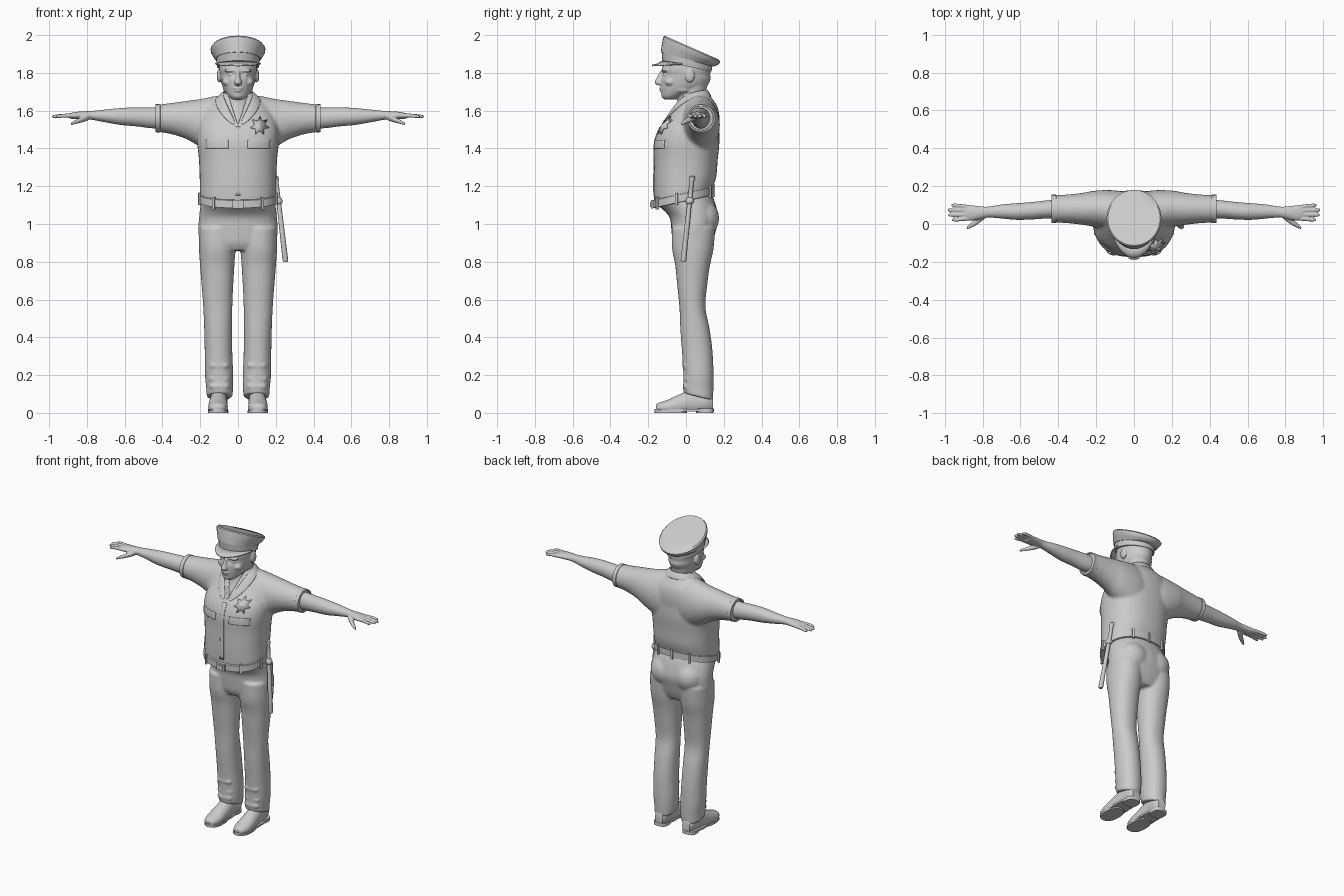
import bpy, bmesh, math
from mathutils import Matrix, Vector
from mathutils.bvhtree import BVHTree


def sup(a, rx, ry, p):
    """Point on a superellipse."""
    c, s = math.cos(a), math.sin(a)
    return (math.copysign(abs(c) ** (2 / p), c) * rx, math.copysign(abs(s) ** (2 / p), s) * ry)


def loft(bm, secs, axis='z', steps=4, n=28, p=2.0, s=1, floor=-1):
    """Skin sections (pos, centre a, centre b, radius a, radius b, slope) along an axis."""
    q = [tuple(r) + (0,) * (6 - len(r)) for r in secs]
    rows = []
    for i in range(len(q) - 1):
        four = (q[max(i - 1, 0)], q[i], q[i + 1], q[min(i + 2, len(q) - 1)])
        for k in range(steps):
            t = k / steps
            rows.append([b + (t * (c - a) + t * t * (2 * a - 5 * b + 4 * c - d)
                         + t ** 3 * (3 * b - a - 3 * c + d)) / 2 for a, b, c, d in zip(*four)]
                        if steps > 1 else list(q[i]))
    rows.append(q[-1])
    rings = []
    for pos, ca, cb, ra, rb, sl in rows:
        ring = []
        for j in range(n):
            u, v = sup(2 * math.pi * j / n, ra, rb, p)
            co = {'z': (ca + u, cb + v, pos + sl * v), 'x': (pos, ca + u, cb + v),
                  'y': (ca + u, pos, cb + v)}[axis]
            ring.append(bm.verts.new((co[0] * s, co[1], max(co[2], floor))))
        rings.append(ring)
    for r0, r1 in zip(rings, rings[1:]):
        for j in range(n):
            bm.faces.new((r0[j], r0[(j + 1) % n], r1[(j + 1) % n], r1[j]))
    bm.faces.new(rings[0])
    bm.faces.new(rings[-1])


def ball(bm, c, r):
    bmesh.ops.create_uvsphere(bm, u_segments=20, v_segments=12, radius=1,
                              matrix=Matrix.Translation(c) @ Matrix.Diagonal((*r, 1)))


def finish(bm, name, voxel=0, smooth=3, solid=0, angle=40):
    """Turn a bmesh into an object, optionally fusing its pieces into one skin."""
    bmesh.ops.recalc_face_normals(bm, faces=bm.faces)
    me = bpy.data.meshes.new(name)
    bm.to_mesh(me)
    bm.free()
    me.shade_smooth()
    me.set_sharp_from_angle(angle=math.radians(angle))
    ob = bpy.data.objects.new(name, me)
    bpy.context.collection.objects.link(ob)
    if voxel:
        m = ob.modifiers.new("fuse", 'REMESH')
        m.mode, m.voxel_size, m.use_smooth_shade = 'VOXEL', voxel, True
        m = ob.modifiers.new("soften", 'SMOOTH')
        m.factor, m.iterations = 0.5, smooth
    if solid:
        m = ob.modifiers.new("thickness", 'SOLIDIFY')
        m.thickness, m.offset = solid, 0
    return ob


# head, neck and upper chest
bm = bmesh.new()
loft(bm, [(1.66, 0, -.08, .03, .035), (1.675, 0, -.073, .048, .055), (1.70, 0, -.04, .068, .092),
          (1.73, 0, -.013, .083, .122), (1.765, 0, -.002, .092, .132), (1.79, 0, .002, .096, .126),
          (1.82, 0, .002, .1, .13), (1.87, 0, .01, .098, .12)])
loft(bm, [(1.48, 0, .02, .09, .11), (1.55, 0, .02, .09, .105), (1.62, 0, .033, .075, .085),
          (1.69, 0, .032, .068, .074), (1.76, 0, .035, .078, .085)])
loft(bm, [(1.735, 0, -.137, .016, .018), (1.75, 0, -.142, .02, .024), (1.775, 0, -.135, .012, .02),
          (1.81, 0, -.122, .009, .014)])
for s in (1, -1):
    ball(bm, (s * .04, -.112, 1.812), (.034, .018, .009))
    ball(bm, (s * .037, -.108, 1.79), (.016, .012, .009))
    ball(bm, (s * .055, -.082, 1.752), (.028, .03, .022))
    ball(bm, (s * .1, .02, 1.785), (.012, .026, .036))
    ball(bm, (s * .062, -.02, 1.715), (.016, .045, .02))
ball(bm, (0, -.13, 1.718), (.026, .012, .006))
ball(bm, (0, -.128, 1.705), (.022, .012, .006))
ball(bm, (0, -.113, 1.68), (.025, .018, .016))
finish(bm, "head", voxel=.0045, smooth=2)

# peaked cap with tilted crown and visor
bm = bmesh.new()
loft(bm, [(1.835, 0, .005, .112, .13, -.22), (1.872, 0, .005, .115, .134, -.28),
          (1.872, 0, .005, .119, .138, -.28), (1.895, 0, .018, .133, .146, -.38),
          (1.915, 0, .027, .144, .15, -.43), (1.926, 0, .03, .145, .15, -.44),
          (1.934, 0, .03, .138, .143, -.44), (1.934, 0, .03, .07, .07, -.44)], steps=1, n=40)
finish(bm, "cap")
bm = bmesh.new()
rows = []
for i in range(21):
    a = math.radians(190 + 160 * i / 20)
    k = math.sin(math.pi * i / 20)
    c, s = math.cos(a), math.sin(a)
    rows.append([bm.verts.new((c * .112, .005 + s * .128, 1.842 - .15 * s * .13)),
                 bm.verts.new((c * .118, -.005 + s * (.13 + .022 * k), 1.848 - .004 * k)),
                 bm.verts.new((c * .121, -.005 + s * (.13 + .045 * k), 1.846 - .007 * k))])
for a, b in zip(rows, rows[1:]):
    for j in (0, 1):
        bm.faces.new((a[j], b[j], b[j + 1], a[j + 1]))
finish(bm, "visor", solid=.008, angle=60)

# shirt with sleeves, notched by a hidden wedge at the neck
bm = bmesh.new()
for y in (-.3, 0):
    for x, z in ((-.075, 1.75), (.075, 1.75), (0, 1.525)):
        bm.verts.new((x, y, z))
bmesh.ops.convex_hull(bm, input=bm.verts)
cutter = finish(bm, "neck_cutter")
cutter.hide_render = True
cutter.display_type = 'WIRE'
cutter.hide_set(True)
bm = bmesh.new()
loft(bm, [(1.13, 0, -.015, .196, .15, .22), (1.165, 0, -.013, .202, .156, .18),
          (1.24, 0, -.005, .203, .166, .08), (1.34, 0, 0, .207, .168), (1.43, 0, .005, .216, .172),
          (1.50, 0, .016, .214, .16), (1.56, 0, .038, .198, .14), (1.62, 0, .055, .165, .112),
          (1.665, 0, .055, .115, .083), (1.695, 0, .045, .08, .07)], p=2.3, n=36)
for s in (1, -1):
    loft(bm, [(0, .06, 1.52, .1, .16), (.1, .07, 1.52, .108, .16), (.2, .08, 1.535, .097, .127),
              (.27, .08, 1.55, .085, .102), (.35, .08, 1.558, .076, .083),
              (.435, .08, 1.56, .071, .071)], 'x', s=s)
shirt = finish(bm, "shirt", voxel=.009, smooth=5)
m = shirt.modifiers.new("notch", 'BOOLEAN')
m.operation, m.object = 'DIFFERENCE', cutter
bpy.context.view_layer.update()
tree = BVHTree.FromObject(shirt, bpy.context.evaluated_depsgraph_get())


def front(x, z, lift):
    hit = tree.ray_cast(Vector((x, -1, z)), Vector((0, 1, 0)))[0]
    return Vector((x, (hit.y if hit else -.1) - lift, z))


# sleeve hems
bm = bmesh.new()
for s in (1, -1):
    loft(bm, [(.41, .08, 1.56, .071, .071), (.413, .08, 1.56, .075, .075),
              (.437, .08, 1.56, .075, .074), (.437, .08, 1.56, .066, .066),
              (.425, .08, 1.56, .06, .06)], 'x', steps=1, s=s)
finish(bm, "sleeve_hems")

# folded collar
bm = bmesh.new()
inner = [(0, .118, 1.712), (.06, .092, 1.71), (.082, .03, 1.70), (.07, -.035, 1.665),
         (.042, -.08, 1.60), (.006, -.118, 1.53)]
outer = [(0, .148, 1.675), (.085, .12, 1.67), (.122, .04, 1.655), (.118, -.04, 1.62),
         (.085, -.09, 1.57), (.025, -.135, 1.515)]
rows = []
for s, i in [(-1, i) for i in range(5, 0, -1)] + [(1, i) for i in range(6)]:
    flip = Vector((s, 1, 1))
    near, nor = tree.find_nearest(Vector(outer[i]) * flip)[:2]
    rows.append((bm.verts.new(Vector(inner[i]) * flip), bm.verts.new(near + nor * .006)))
for a, b in zip(rows, rows[1:]):
    bm.faces.new((a[0], b[0], b[1], a[1]))
ob = finish(bm, "collar", solid=.01, angle=80)
m = ob.modifiers.new("round", 'SUBSURF')
m.levels = m.render_levels = 2


def patch(name, x0, x1, z0, z1, lift=.002, n=8):
    """Cloth panel laid on the shirt front."""
    bm = bmesh.new()
    g = [[bm.verts.new(front(x0 + (x1 - x0) * i / n, z0 + (z1 - z0) * j / n, lift))
          for j in range(n + 1)] for i in range(n + 1)]
    for i in range(n):
        for j in range(n):
            bm.faces.new((g[i][j], g[i + 1][j], g[i + 1][j + 1], g[i][j + 1]))
    finish(bm, name, solid=.007)


# pocket flaps and button placket
patch("pocket_flap_right", -.17, -.05, 1.40, 1.445)
patch("pocket_flap_left", .05, .17, 1.40, 1.445)
patch("placket", -.014, .014, 1.15, 1.515, lift=0, n=16)

# star badge
bm = bmesh.new()
mid = bm.verts.new(front(.115, 1.52, .016))
pts = []
for i in range(14):
    a, r = math.pi * i / 7 + math.pi / 2, (.05, .027)[i % 2]
    pts.append(bm.verts.new(front(.115 + r * math.cos(a), 1.52 + r * math.sin(a), .006)))
for i in range(14):
    bm.faces.new((mid, pts[i], pts[(i + 1) % 14]))
finish(bm, "badge", solid=.006, angle=15)

# bare arms and hands
bm = bmesh.new()
for s in (1, -1):
    loft(bm, [(.38, .08, 1.56, .05, .056), (.46, .077, 1.562, .048, .055), (.54, .07, 1.567, .046, .05),
              (.62, .066, 1.569, .044, .045), (.70, .066, 1.572, .037, .034), (.77, .063, 1.575, .029, .024),
              (.81, .06, 1.576, .033, .021), (.86, .058, 1.574, .041, .019),
              (.895, .06, 1.572, .038, .013)], 'x', s=s)
    for y0, y1, tip in ((.029, .022, .962), (.05, .048, .982), (.071, .074, .985), (.09, .099, .965)):
        loft(bm, [(.87, y0, 1.573, .011, .011), (.91, (y0 + y1) / 2, 1.574, .0105, .0105),
                  (tip - .015, y1, 1.57, .0095, .0095), (tip, y1, 1.567, .005, .005)], 'x', n=12, s=s)
    loft(bm, [(.79, .045, 1.567, .018, .018), (.825, .018, 1.553, .019, .015),
              (.86, -.006, 1.54, .014, .011), (.885, -.022, 1.53, .007, .007)], 'x', n=12, s=s)
finish(bm, "arms", voxel=.0045, smooth=2)

# trousers
bm = bmesh.new()
loft(bm, [(1.135, 0, -.012, .192, .145, .22), (1.09, 0, .02, .2, .135, .15), (1.03, 0, .043, .207, .128),
          (.96, 0, .04, .21, .117), (.90, 0, .035, .2, .105), (.86, 0, .035, .17, .085)], p=2.2)
for s in (1, -1):
    ball(bm, (s * .085, .082, 1.03), (.1, .094, .1))
    loft(bm, [(.98, .108, .04, .1, .115), (.87, .11, .036, .097, .11), (.78, .11, .035, .091, .092),
              (.68, .109, .033, .084, .08), (.56, .107, .034, .077, .069), (.44, .105, .048, .074, .078),
              (.32, .103, .06, .073, .081), (.20, .1, .066, .075, .08), (.13, .097, .065, .071, .08, -.1),
              (.085, .098, .065, .068, .078, -.25)], s=s, p=2.15)
    for z, y in ((.14, -.004), (.18, .0), (.25, -.006)):
        ball(bm, (s * .1, y, z), (.055, .014, .014))
finish(bm, "trousers", voxel=.008, smooth=4)

# shoes: uppers, soles and heels
bm = bmesh.new()
for s in (1, -1):
    loft(bm, [(-.16, .107, .025, .02, .015), (-.145, .107, .027, .038, .026), (-.1, .106, .03, .051, .038),
              (-.03, .105, .042, .05, .058), (.05, .102, .06, .045, .072), (.11, .1, .06, .044, .06),
              (.143, .1, .05, .028, .04)], 'y', s=s, floor=.014)
finish(bm, "shoe_uppers", angle=50)
bm = bmesh.new()
for s in (1, -1):
    for z0, z1, cy, ry, rx, p in ((.008, .02, -.01, .157, .053, 2.6), (0, .012, -.08, .086, .054, 2.4),
                                  (0, .022, .1, .046, .046, 3)):
        loft(bm, [(z0, .105, cy, rx, ry), (z1, .105, cy, rx, ry)], steps=1, p=p, s=s)
finish(bm, "shoe_soles")

# belt, loops and buckle
bm = bmesh.new()
loft(bm, [(1.118, 0, -.015, .198, .153, .22), (1.12, 0, -.015, .206, .161, .22),
          (1.16, 0, -.015, .206, .161, .22), (1.162, 0, -.015, .198, .153, .22)], steps=1, n=48, p=2.3)
finish(bm, "belt")


def belt_block(bm, deg, w, d, h):
    u, v = sup(math.radians(deg), .208, .163, 2.3)
    bmesh.ops.create_cube(bm, size=1, matrix=Matrix.Translation((u, v - .015, 1.14 + .22 * v))
                          @ Matrix.Rotation(math.atan2(v / .163 ** 2, u / .208 ** 2), 4, 'Z')
                          @ Matrix.Diagonal((d, w, h, 1)))


bm = bmesh.new()
for deg in (-125, -55, -170, -10, 60, 120, 90):
    belt_block(bm, deg, .014, .012, .064)
finish(bm, "belt_loops")
bm = bmesh.new()
belt_block(bm, -90, .06, .014, .046)
belt_block(bm, -90, .036, .024, .026)
finish(bm, "buckle")

# baton hanging at the left hip
bm = bmesh.new()
prof = [(1.255, .008), (1.25, .014), (1.232, .015), (1.225, .011), (1.14, .012), (1.135, .018),
        (1.12, .022), (1.11, .018), (1.105, .012), (1.0, .013), (.81, .015), (.8, .011)]
loft(bm, [(z, .2 + (1.25 - z) * .115, .033 - (1.25 - z) * .105, r, r) for z, r in prof], steps=1, n=16)
finish(bm, "baton")
